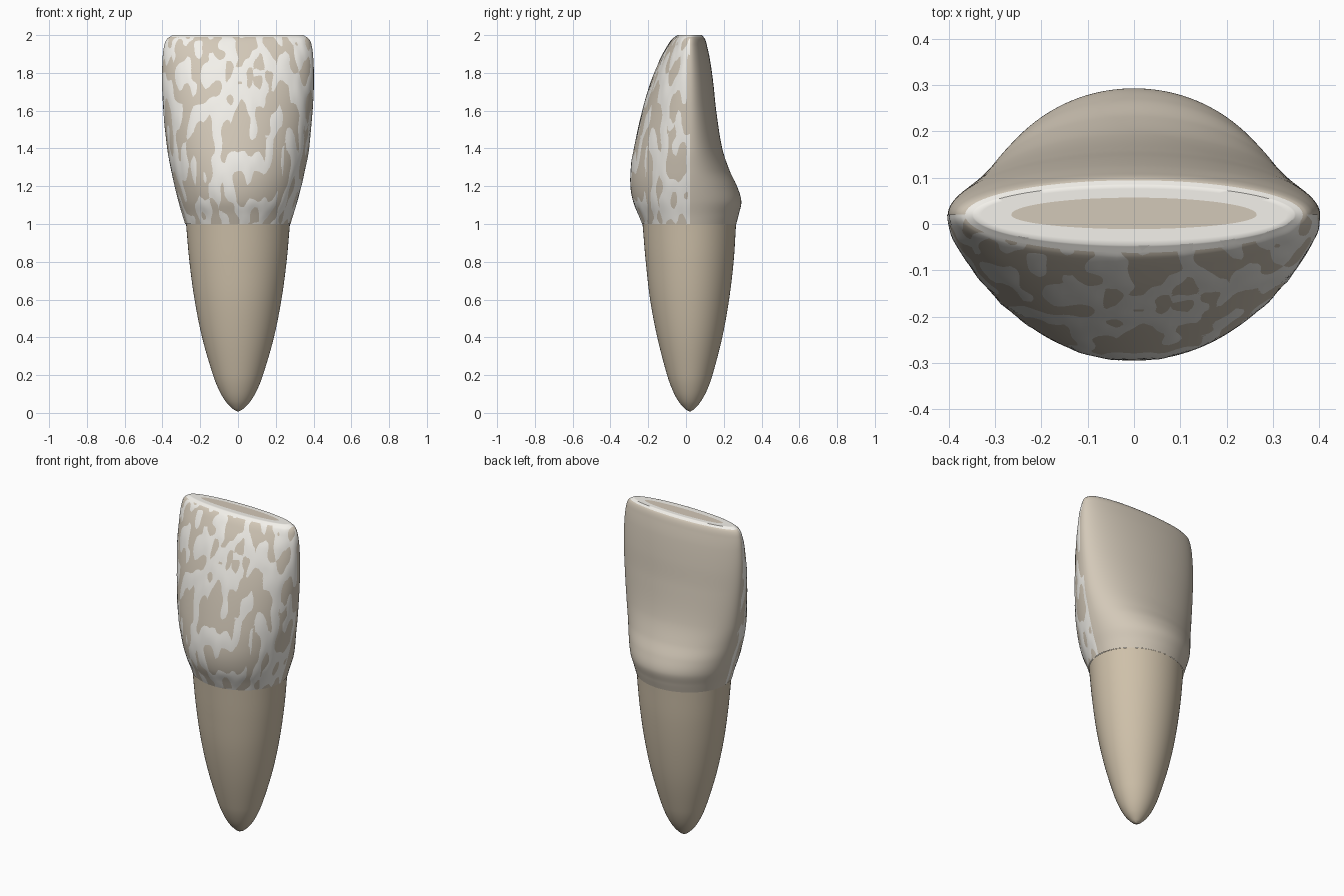
import bpy, bmesh, math
from mathutils import noise, Vector

if "Cube" in bpy.data.objects:
    bpy.data.objects.remove(bpy.data.objects["Cube"])

SEG = 128

# rows: height, half width, front y, back y
ROOT = [(0.008, 0.004, 0.016, 0.024), (0.02, 0.026, -0.004, 0.044), (0.06, 0.065, -0.039, 0.078),
        (0.12, 0.1, -0.071, 0.111), (0.2, 0.132, -0.1, 0.14), (0.4, 0.19, -0.152, 0.192),
        (0.6, 0.23, -0.19, 0.228), (0.8, 0.257, -0.213, 0.252), (1.0, 0.275, -0.23, 0.265)]
CROWN = [(1.0, 0.278, -0.232, 0.266), (1.05, 0.292, -0.252, 0.279), (1.12, 0.314, -0.28, 0.293),
         (1.2, 0.335, -0.294, 0.27), (1.28, 0.353, -0.293, 0.232), (1.4, 0.375, -0.276, 0.192),
         (1.6, 0.395, -0.232, 0.16), (1.75, 0.402, -0.186, 0.144), (1.87, 0.399, -0.138, 0.127),
         (1.94, 0.39, -0.1, 0.112), (1.98, 0.375, -0.072, 0.1), (2.0, 0.345, -0.045, 0.083)]


def material(name, rgb):
    m = bpy.data.materials.new(name)
    m.diffuse_color = (*rgb, 1)
    m.use_nodes = True
    m.node_tree.nodes["Principled BSDF"].inputs["Base Color"].default_value = m.diffuse_color
    return m


def smooth_rows(rows, n):
    """Resample a short profile with a cubic curve through its points."""
    out = []
    for i in range(len(rows) - 1):
        a, b = rows[i], rows[i + 1]
        p, q = rows[max(i - 1, 0)], rows[min(i + 2, len(rows) - 1)]
        h = b[0] - a[0]
        for k in range(n):
            t = k / n
            row = [a[0] + h * t]
            for c in (1, 2, 3):
                m0 = (b[c] - p[c]) / (b[0] - p[0]) * h
                m1 = (q[c] - a[c]) / (q[0] - a[0]) * h
                row.append((2*t**3 - 3*t*t + 1) * a[c] + (t**3 - 2*t*t + t) * m0
                           + (3*t*t - 2*t**3) * b[c] + (t**3 - t*t) * m1)
            out.append(row)
    out.append(list(rows[-1]))
    return out


def section_point(row, ang, offset=0.0):
    """Oval section: front and back halves have different depths."""
    z, w, front, back = row
    s = math.sin(ang)
    mid = min(max(0.02, front + 0.02), back - 0.002)
    depth = (back - mid) if s > 0 else (mid - front)
    return Vector(((w + offset) * math.cos(ang), mid + (depth + offset) * s, z))


def loft(name, rows, mat, a0=0, a1=SEG, offset=None, bottom=False, top=False):
    bm = bmesh.new()
    closed = a1 - a0 == SEG
    rings = []
    for row in rows:
        ring = []
        for i in range(a0, a1 if closed else a1 + 1):
            ang = 2 * math.pi * i / SEG
            p = section_point(row, ang)
            if offset:
                p = section_point(row, ang, offset(p))
            ring.append(bm.verts.new(p))
        rings.append(ring)
    for lo, hi in zip(rings, rings[1:]):
        n = len(lo)
        for i in range(n if closed else n - 1):
            j = (i + 1) % n
            bm.faces.new((lo[i], lo[j], hi[j], hi[i]))
    if bottom:
        bm.faces.new(rings[0][::-1])
    if top:
        bm.faces.new(rings[-1])
    me = bpy.data.meshes.new(name)
    bm.to_mesh(me)
    bm.free()
    ob = bpy.data.objects.new(name, me)
    bpy.context.collection.objects.link(ob)
    me.materials.append(mat)
    bpy.context.view_layer.objects.active = ob
    bpy.ops.object.select_all(action='DESELECT')
    ob.select_set(True)
    bpy.ops.object.shade_smooth_by_angle(angle=math.radians(50))
    return ob


def streaks(p):
    """Tiny ripple that lets the enamel break through the dentine in streaks."""
    return 0.004 * noise.noise(Vector((p.x * 22, p.y * 22, p.z * 8))) + 0.0001


root_mat = material("root_cementum", (0.62, 0.53, 0.40))
dentine_mat = material("dentine", (0.65, 0.58, 0.48))
enamel_mat = material("enamel", (0.90, 0.88, 0.83))

# root and crown body
crown_rows = smooth_rows(CROWN, 9)
loft("root", smooth_rows(ROOT, 6), root_mat, bottom=True)
loft("crown", crown_rows, dentine_mat)

# streaked enamel over the front half
loft("front_enamel", crown_rows, enamel_mat, SEG // 2, SEG, offset=streaks)

# white biting edge: wrap over the rim, then a flat ring inward
rim = [r for r in crown_rows if r[0] > 1.988]
edge = [(r[0], r[1] + 0.001, r[2] - 0.001, r[3] + 0.001) for r in rim]
edge += [(2.0, 0.33, -0.036, 0.076), (2.0, 0.265, -0.011, 0.057)]
loft("biting_edge", edge, enamel_mat)

# exposed dentine in the middle of the biting edge
loft("edge_dentine", [(1.99, 0.265, -0.011, 0.057), (2.0, 0.265, -0.011, 0.057)], dentine_mat, top=True)
